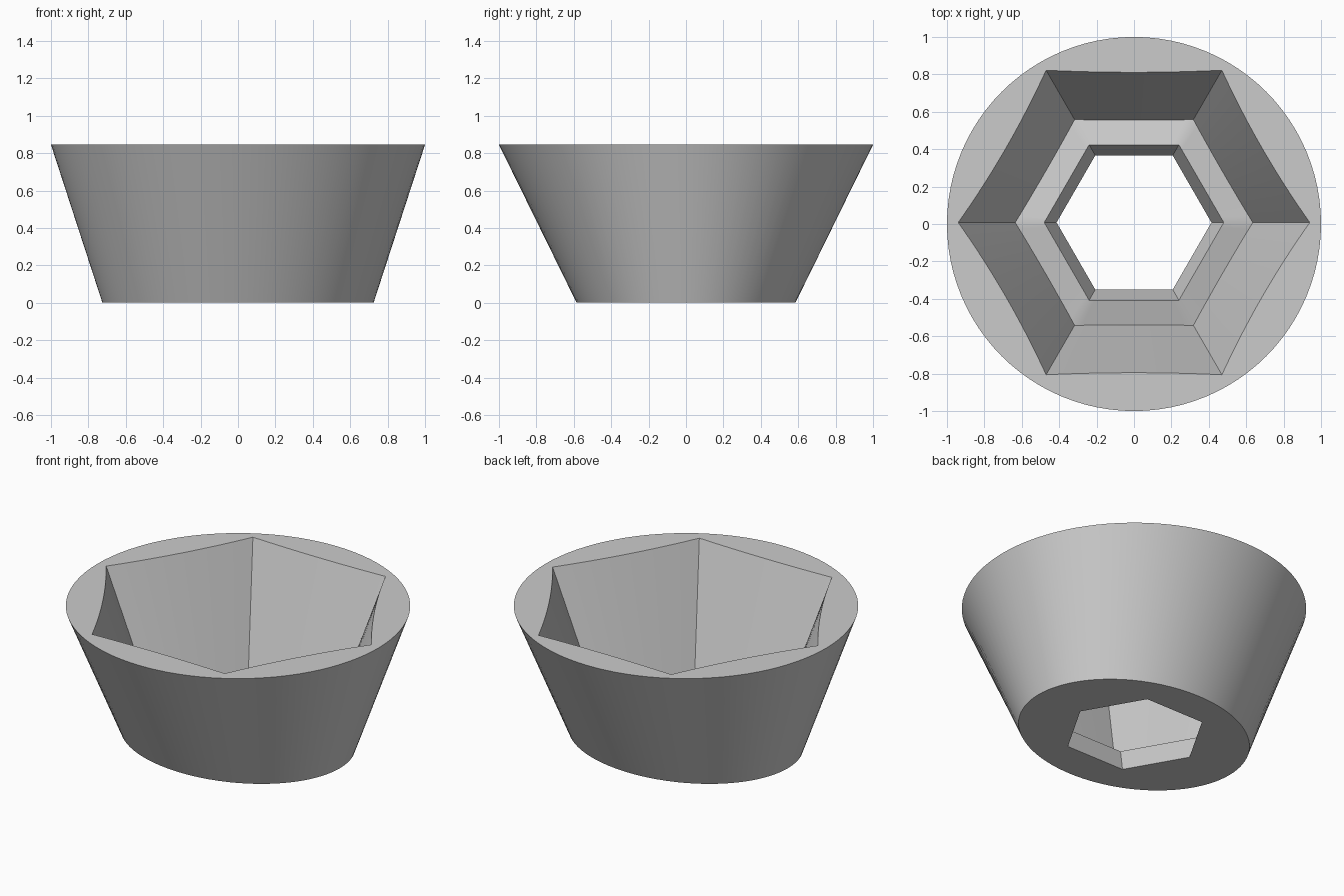
import bpy
import bmesh
import math
from mathutils import Vector

SIDES, STEPS = 6, 16
COUNT = SIDES * STEPS
HEIGHT = 0.845

if "Cube" in bpy.data.objects:
    bpy.data.objects.remove(bpy.data.objects["Cube"], do_unlink=True)

# Plain grey finish
grey = bpy.data.materials.new("plain grey")
grey.use_nodes = True
colour = (0.6, 0.6, 0.6, 1)
grey.diffuse_color = colour
grey.node_tree.nodes["Principled BSDF"].inputs["Base Color"].default_value = colour


def oval(rx, ry, z):
    """Smooth outer outline."""
    angles = [math.tau * i / COUNT for i in range(COUNT)]
    return [Vector((rx * math.cos(a), ry * math.sin(a), z)) for a in angles]


def hexagon(radius, z, bow=0):
    """Inner outline whose sides bow inward, more so on the slanted sides."""
    points = []
    for side in range(SIDES):
        a, b = (Vector((math.cos(k * math.tau / SIDES), math.sin(k * math.tau / SIDES), 0)) * radius
                for k in (side, side + 1))
        inward = -(a + b).normalized()
        depth = bow * (0.5 if side % 3 == 1 else 1)
        for i in range(STEPS):
            t = i / STEPS
            p = a.lerp(b, t) + inward * depth * 4 * t * (1 - t)
            points.append(p + Vector((0, 0.008, z)))
    return points


# Closed section: outer wall, flat rim, hexagonal well, drain trough, drain hole
outlines = [
    oval(0.725, 0.585, 0),
    oval(1, 1, HEIGHT),
    hexagon(0.94, HEIGHT, 0.022),
    hexagon(0.635, 0.12, 0.004),
    hexagon(0.48, 0.158),
    hexagon(0.414, 0),
]

bm = bmesh.new()
rings = [[bm.verts.new(p) for p in outline] for outline in outlines]
for r, low in enumerate(rings):
    high = rings[(r + 1) % len(rings)]
    for i in range(COUNT):
        j = (i + 1) % COUNT
        bm.faces.new((low[i], low[j], high[j], high[i]))
bmesh.ops.recalc_face_normals(bm, faces=bm.faces)

mesh = bpy.data.meshes.new("planter_bowl")
bm.to_mesh(mesh)
bm.free()
mesh.materials.append(grey)
bowl = bpy.data.objects.new("planter_bowl", mesh)
bpy.context.collection.objects.link(bowl)

# Smooth walls with crisp rim and corners
bpy.ops.object.select_all(action="DESELECT")
bowl.select_set(True)
bpy.context.view_layer.objects.active = bowl
bpy.ops.object.shade_smooth_by_angle(angle=math.radians(25))
